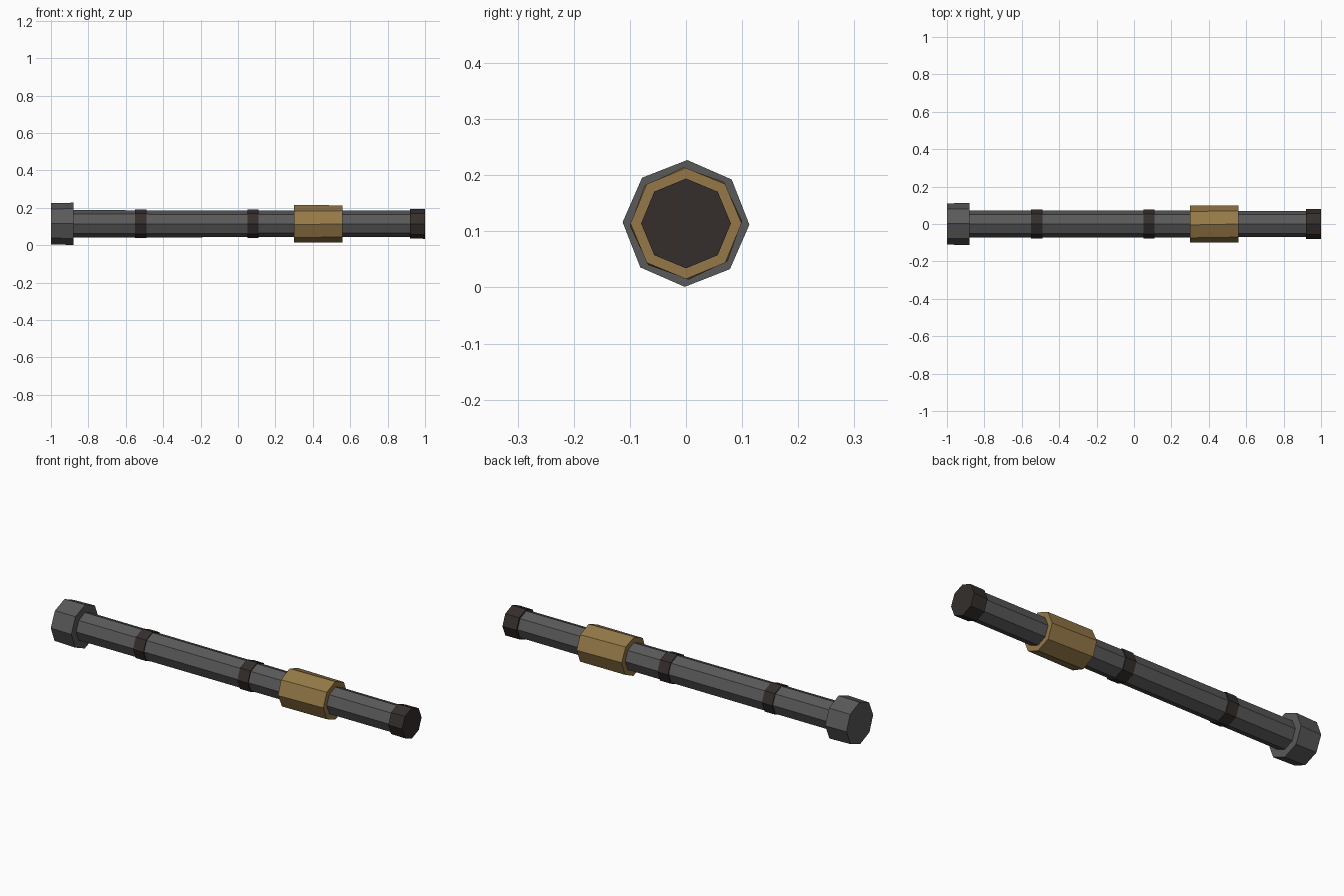
import bpy, bmesh
from math import sin, cos, pi

if "Cube" in bpy.data.objects:
    bpy.data.objects.remove(bpy.data.objects["Cube"])

CZ = 0.114


def material(name, rgb):
    m = bpy.data.materials.new(name)
    m.diffuse_color = (*rgb, 1)
    m.use_nodes = True
    m.node_tree.nodes["Principled BSDF"].inputs["Base Color"].default_value = m.diffuse_color
    return m


IRON = material("dark_iron", (0.10, 0.10, 0.10))
LEATHER = material("dark_band", (0.035, 0.028, 0.025))
BRASS = material("brass", (0.30, 0.19, 0.065))


# Flat-sided octagonal bar along x, one corner pointing up
def bar(name, x0, x1, r0, r1, mat, twist0=0.0, twist1=0.0):
    bm = bmesh.new()
    rings = []
    for x, r, t in ((x0, r0, twist0), (x1, r1, twist1)):
        rings.append([bm.verts.new((x, r * sin(k * pi / 4 + t), CZ + r * cos(k * pi / 4 + t)))
                      for k in range(8)])
    a, b = rings
    for k in range(8):
        j = (k + 1) % 8
        bm.faces.new((a[k], a[j], b[j], b[k]))
    bm.faces.new(a)
    bm.faces.new(b)
    bmesh.ops.recalc_face_normals(bm, faces=bm.faces)
    me = bpy.data.meshes.new(name)
    bm.to_mesh(me)
    bm.free()
    me.materials.append(mat)
    bpy.context.collection.objects.link(bpy.data.objects.new(name, me))


# Long shaft, slightly thinner toward the tip
bar("shaft", -0.90, 0.94, 0.073, 0.070, IRON)

# Heavy end cap and small tip cap
bar("end_cap", -1.0, -0.88, 0.110, 0.113, IRON, 0.02, 0.02)
bar("tip_cap", 0.92, 1.0, 0.079, 0.080, LEATHER)

# Grip bands
for i, x in enumerate((-0.52, 0.08)):
    bar(f"band_{i + 1}", x - 0.03, x + 0.03, 0.077, 0.077, LEATHER)

# Brass sleeve
bar("sleeve", 0.30, 0.56, 0.100, 0.099, BRASS, -0.05, 0.0)
